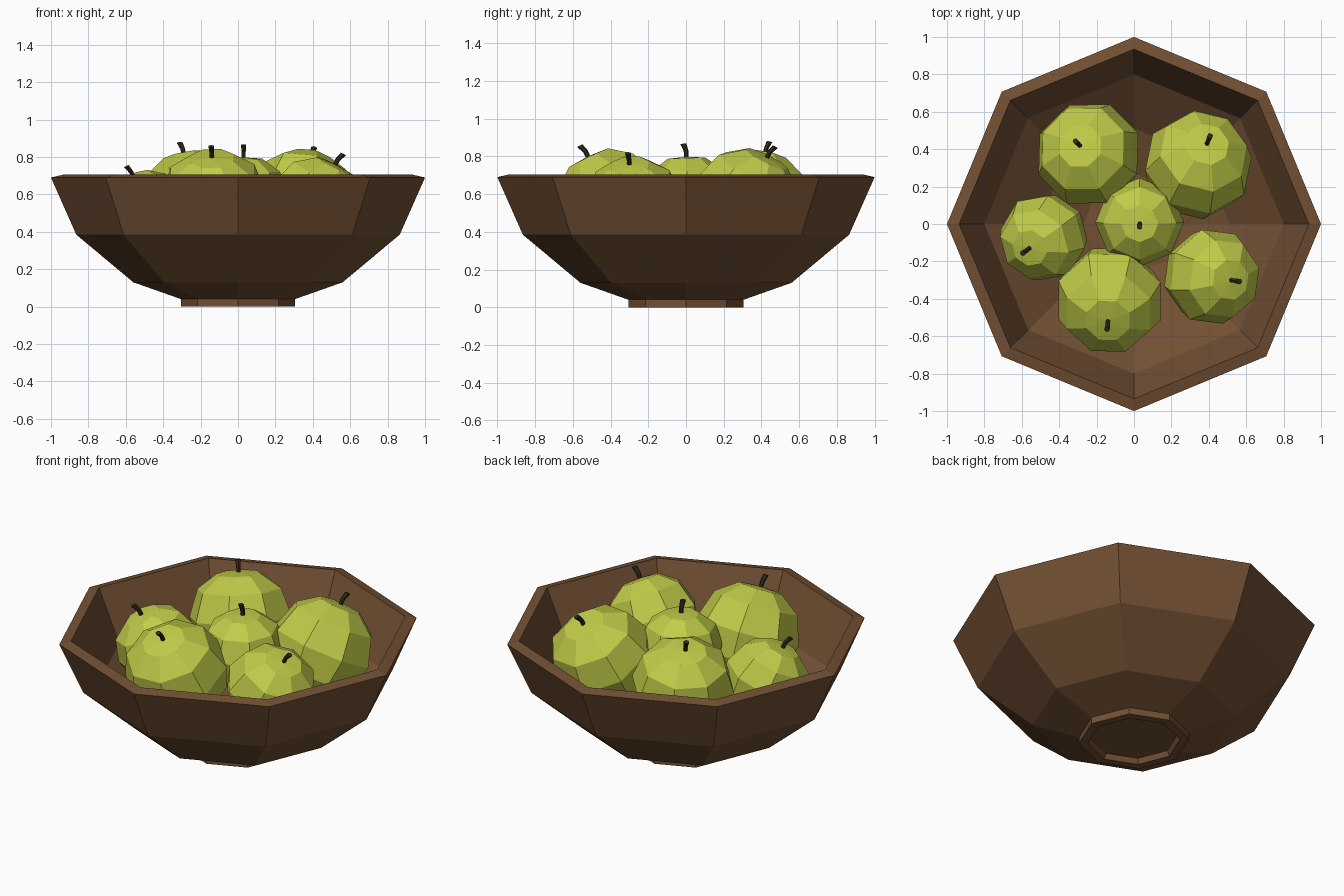
import bpy, math
from mathutils import Vector, Matrix

if "Cube" in bpy.data.objects:
    bpy.data.objects.remove(bpy.data.objects["Cube"])


def material(name, rgb):
    m = bpy.data.materials.new(name)
    m.diffuse_color = (*rgb, 1)
    m.use_nodes = True
    m.node_tree.nodes["Principled BSDF"].inputs["Base Color"].default_value = m.diffuse_color
    return m


WOOD = material("brown_wood", (0.17, 0.08, 0.034))
SKIN = material("green_skin", (0.53, 0.60, 0.065))
BARK = material("dark_stem", (0.03, 0.024, 0.012))


def make(name, verts, faces, mat, matrix=Matrix()):
    me = bpy.data.meshes.new(name)
    me.from_pydata(verts, [], faces)
    me.materials.append(mat)
    ob = bpy.data.objects.new(name, me)
    bpy.context.collection.objects.link(ob)
    ob.matrix_world = matrix
    return ob


def lathe(name, profile, sides, mat, matrix=Matrix()):
    """Spin (radius, z) points; points on the axis become single pole vertices."""
    verts, rings, faces = [], [], []
    for r, z in profile:
        n = sides if r > 0 else 1
        rings.append([len(verts) + i for i in range(n)])
        for i in range(n):
            a = 2 * math.pi * i / sides
            verts.append((r * math.cos(a), r * math.sin(a), z))
    for lo, hi in zip(rings, rings[1:]):
        for i in range(sides):
            j = (i + 1) % sides
            if len(lo) == 1:
                faces.append((lo[0], hi[j], hi[i]))
            elif len(hi) == 1:
                faces.append((lo[i], lo[j], hi[0]))
            else:
                faces.append((lo[i], lo[j], hi[j], hi[i]))
    return make(name, verts, faces, mat, matrix)


# Octagonal bowl: recessed foot, outer wall, rim, inner wall, floor
lathe("bowl", [(0, 0.03), (0.24, 0.03), (0.255, 0), (0.305, 0), (0.305, 0.04),
               (0.56, 0.13), (0.865, 0.385), (1.0, 0.69), (0.935, 0.705),
               (0.80, 0.40), (0.51, 0.18), (0.27, 0.09), (0, 0.09)], 8, WOOD)

# Unit fruit profile, bottom to top
FRUIT = [(0, -0.80), (0.46, -0.86), (0.86, -0.45), (1.0, 0.08),
         (0.82, 0.62), (0.42, 0.91), (0, 0.94)]


def stem(name, matrix):
    """Slightly bent tapered stem."""
    path = [(0.0, -0.03, 0.012), (0.0, 0.03, 0.013), (0.014, 0.07, 0.016)]
    verts = [(x + r * math.cos(k * math.pi / 3), r * math.sin(k * math.pi / 3), z)
             for x, z, r in path for k in range(6)]
    faces = [(6 * s + k, 6 * s + (k + 1) % 6, 6 * s + 6 + (k + 1) % 6, 6 * s + 6 + k)
             for s in range(2) for k in range(6)]
    faces += [tuple(range(5, -1, -1)), tuple(range(12, 18))]
    make(name, verts, faces, BARK, matrix)


# Fruits: centre, radius, sideways lean of the stem end, yaw in degrees
fruits = [((-0.24, 0.37, 0.55), 0.29, (-0.05, 0.05), 22),
          ((0.34, 0.31, 0.55), 0.295, (0.05, 0.12), 10),
          ((-0.48, -0.07, 0.49), 0.24, (-0.08, -0.06), 35),
          ((0.03, 0.01, 0.575), 0.237, (0.0, -0.008), 0),
          ((-0.13, -0.40, 0.55), 0.295, (-0.01, -0.12), 22),
          ((0.41, -0.28, 0.54), 0.262, (0.11, -0.02), 15)]

for n, (c, r, (dx, dy), yaw) in enumerate(fruits, 1):
    h = 0.94 * r
    axis = Vector((dx, dy, math.sqrt(h * h - dx * dx - dy * dy)))
    rot = Vector((0, 0, 1)).rotation_difference(axis).to_matrix().to_4x4()
    spin = Matrix.Rotation(math.radians(yaw), 4, 'Z')
    place = Matrix.Translation(c) @ rot
    lathe(f"fruit_{n}", [(a * r, b * r) for a, b in FRUIT], 8, SKIN, place @ spin)
    bend = Matrix.Rotation(math.atan2(dy, dx), 4, 'Z')
    stem(f"stem_{n}", place @ Matrix.Translation((0, 0, h)) @ bend)
